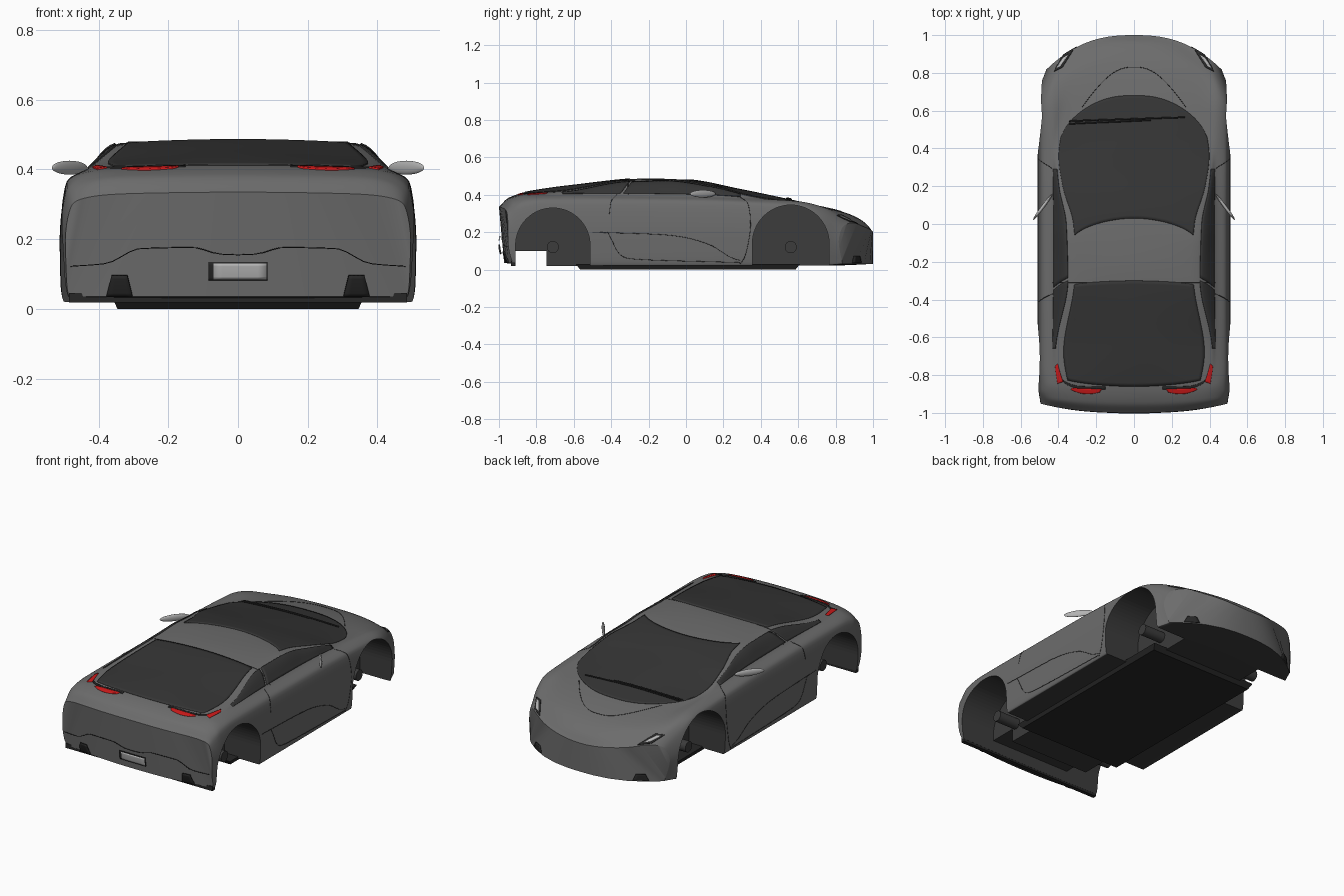
import bpy, bmesh, math
from mathutils import Vector

cube = bpy.data.objects.get("Cube")
if cube:
    bpy.data.objects.remove(cube)


def material(name, r, g, b):
    m = bpy.data.materials.new(name)
    m.use_nodes = True
    m.diffuse_color = (r, g, b, 1)
    m.node_tree.nodes["Principled BSDF"].inputs["Base Color"].default_value = (r, g, b, 1)
    return m


PAINT = material("grey_paint", .15, .15, .15)
UNDER = material("underbody_dark", .045, .045, .045)
GLASS = material("tinted_glass", .035, .035, .035)
TRIM = material("black_trim", .02, .02, .02)
RED = material("tail_light_red", .6, .01, .01)
SILVER = material("light_grey", .45, .45, .45)


def curve(pts, t):
    """Monotone cubic through (t, value) points."""
    t = min(max(t, pts[0][0]), pts[-1][0])
    slopes = [(b[1] - a[1]) / (b[0] - a[0]) for a, b in zip(pts, pts[1:])]

    def tangent(i):
        if i == 0 or i == len(pts) - 1:
            return slopes[min(i, len(slopes) - 1)]
        a, b = slopes[i - 1], slopes[i]
        return 0 if a * b <= 0 else 2 * a * b / (a + b)
    i = next(k for k in range(len(slopes)) if t <= pts[k + 1][0])
    h = pts[i + 1][0] - pts[i][0]
    u = (t - pts[i][0]) / h
    v = 1 - u
    return (pts[i][1] * (1 + 2 * u) * v * v + h * tangent(i) * u * v * v
            + pts[i + 1][1] * u * u * (3 - 2 * u) - h * tangent(i + 1) * u * u * v)


# Rails of the shell, half width and height along y, from roof centre to floor centre
ROOF_Z = [(-1, .335), (-.95, .383), (-.87, .41), (-.6, .45), (-.2, .487), (0, .48),
          (.3, .425), (.6, .362), (.8, .32), (.9, .285), (.96, .248), (1, .2)]
EDGE_X = [(-1, .33), (-.86, .37), (-.68, .41), (-.3, .335), (0, .345), (.2, .39),
          (.35, .405), (.5, .385), (.7, .33), (1, .25)]
EDGE_Z = [(-1, .33), (-.95, .378), (-.86, .402), (-.66, .414), (-.3, .472), (-.1, .475),
          (.15, .44), (.35, .39), (.5, .368), (.7, .342), (.87, .303), (1, .225)]
BELT_X = [(-1, .43), (-.6, .432), (.1, .43), (.7, .43), (1, .38)]
BELT_Z = [(-1, .32), (-.95, .365), (-.85, .393), (-.6, .402), (.1, .395), (.4, .378),
          (.6, .365), (.8, .327), (1, .25)]
SHOULDER_X = [(-1, .475), (-.9, .49), (.6, .49), (1, .44)]
SHOULDER_Z = [(-1, .3), (-.9, .345), (-.75, .365), (.1, .36), (.6, .34), (.8, .3), (1, .23)]
SIDE_X = [(-1, .495), (-.85, .51), (.7, .51), (1, .465)]
SIDE_Z = [(-1, .2), (.7, .2), (1, .15)]
SILL_X = [(-1, .49), (-.8, .507), (.7, .505), (1, .45)]
FLOOR_Z = [(-1, .035), (-.8, .02), (.8, .022), (1, .03)]


def bend(x, y, z):
    """Round the nose and tail in plan and tuck the rear bumper under."""
    w = abs(x / .5) ** 2.5
    if y > .6:
        y -= .22 * ((y - .6) / .4) ** 1.5 * w
    elif y < -.8:
        k = (-.8 - y) / .2
        y += k * (.05 * w + .03 * max(0, (.15 - z) / .12) ** 2)
    return Vector((x, y, z))


def surface(y, s):
    """Point of the shell at station y; s runs from 0 at the roof to 7 at the floor."""
    floor = curve(FLOOR_Z, y)
    sill = curve(SILL_X, y)
    xs = [0, curve(EDGE_X, y), curve(BELT_X, y), curve(SHOULDER_X, y),
          curve(SIDE_X, y), sill, sill - .01, 0]
    zs = [curve(t, y) for t in (ROOF_Z, EDGE_Z, BELT_Z, SHOULDER_Z, SIDE_Z)] + [.06, floor, floor]
    xs, zs = [-xs[1]] + xs, [zs[1]] + zs
    x = curve([(i - 1, v) for i, v in enumerate(xs)], abs(s))
    z = curve([(i - 1, v) for i, v in enumerate(zs)], abs(s))
    return bend(math.copysign(x, s), y, z)


def across(y, x):
    """Shell point at a plan position on the roof, deck or hood."""
    return surface(y, x / curve(EDGE_X, y))


def finish(name, bm, mat, mirror=False, angle=35):
    me = bpy.data.meshes.new(name)
    bmesh.ops.recalc_face_normals(bm, faces=bm.faces)
    bm.to_mesh(me)
    bm.free()
    ob = bpy.data.objects.new(name, me)
    bpy.context.collection.objects.link(ob)
    me.materials.append(mat)
    bpy.ops.object.select_all(action='DESELECT')
    ob.select_set(True)
    bpy.context.view_layer.objects.active = ob
    if angle:
        bpy.ops.object.shade_smooth_by_angle(angle=math.radians(angle))
    if mirror:
        ob.modifiers.new("Mirror", 'MIRROR').merge_threshold = .0005
    return ob


def grid(bm, rows):
    vs = [[bm.verts.new(p) for p in row] for row in rows]
    for a, b in zip(vs, vs[1:]):
        for i in range(len(a) - 1):
            bm.faces.new((a[i], a[i + 1], b[i + 1], b[i]))
    return vs


def patch(name, mat, f, nu=24, nv=24, mirror=False, thick=.008):
    """Thin plate lying on the shell; f maps u, v in 0..1 to a point."""
    bm = bmesh.new()
    grid(bm, [[f(i / nu, j / nv) for i in range(nu + 1)] for j in range(nv + 1)])
    ob = finish(name, bm, mat, mirror)
    solid = ob.modifiers.new("Thickness", 'SOLIDIFY')
    solid.thickness, solid.offset = thick, 0


def line(name, mat, pts, radius=.0015, mirror=False):
    cu = bpy.data.curves.new(name, 'CURVE')
    cu.dimensions, cu.bevel_depth, cu.bevel_resolution = '3D', radius, 1
    for side in ((1, -1) if mirror else (1,)):
        sp = cu.splines.new('POLY')
        sp.points.add(len(pts) - 1)
        for p, q in zip(sp.points, pts):
            p.co = (q.x * side, q.y, q.z, 1)
    cu.materials.append(mat)
    bpy.context.collection.objects.link(bpy.data.objects.new(name, cu))


def box(name, mat, lo, hi, taper=1):
    bm = bmesh.new()
    bmesh.ops.create_cube(bm, size=1)
    for v in bm.verts:
        k = taper if v.co.z < 0 else 1
        v.co = [(a + b) / 2 + c * (b - a) * s for a, b, c, s in zip(lo, hi, v.co, (k, k, 1))]
    return finish(name, bm, mat, angle=0)


# Body shell: half loft with closed ends, mirrored
N = 42
bm = bmesh.new()
stations = [math.sin(math.pi / 2 * (i / 45 - 1)) for i in range(91)]
rows = grid(bm, [[surface(y, 7 * i / N) for i in range(N + 1)] for y in stations])
for r in (rows[0], rows[-1]):
    for i in range(N // 2):
        bm.faces.new(list(dict.fromkeys((r[i], r[i + 1], r[N - i - 1], r[N - i]))))
body = finish("body_shell", bm, PAINT, mirror=True)
body.data.materials.append(UNDER)
for p in body.data.polygons:
    if p.normal.z < -.9 and p.center.z < .05:
        p.material_index = 1


def cut(cutter):
    cutter.data.materials.append(UNDER)
    for p in cutter.data.polygons:
        p.material_index = 1
    cutter.hide_render = True
    cutter.hide_set(True)
    mod = body.modifiers.new("Cut", 'BOOLEAN')
    mod.object, mod.operation, mod.solver = cutter, 'DIFFERENCE', 'EXACT'


# Wheel wells and axle stubs
for end, y, z, r in (("rear", -.712, .13, .199), ("front", .56, .14, .205)):
    outline = [(y + r * math.cos(a), z + r * math.sin(a))
               for a in (math.pi * i / 32 for i in range(33))]
    outline += [(y - r, -.1), (y + r, -.1)]
    bm = bmesh.new()
    base = bm.faces.new([bm.verts.new((.27, p, q)) for p, q in outline])
    ext = bmesh.ops.extrude_face_region(bm, geom=[base])
    bmesh.ops.translate(bm, vec=(.4, 0, 0), verts=[v for v in ext["geom"] if isinstance(v, bmesh.types.BMVert)])
    cut(finish(end + "_wheel_well_cutter", bm, PAINT, mirror=True, angle=0))
    bm = bmesh.new()
    bmesh.ops.create_cone(bm, cap_ends=True, segments=24, radius1=.032, radius2=.032, depth=.16)
    for v in bm.verts:
        v.co = (v.co.z + .33, v.co.x + y, v.co.y + .12)
    finish(end + "_axle_stub", bm, UNDER, mirror=True)
cut(box("rear_underside_cutter", PAINT, (-.6, -.911, -.1), (.6, -.745, .1)))

# Floor pan and rear lip
box("floor_pan", TRIM, (-.36, -.59, 0), (.36, .61, .03), taper=.96)
box("rear_lip", TRIM, (-.485, -.935, .018), (.485, -.912, .045))


# Glass
def windscreen(u, v):
    u = 2 * u - 1
    front, back = .68 - .22 * abs(u) ** 2.8, .03 - .09 * u * u
    y = front + (back - front) * v
    return surface(y, u * (.95 - .09 * v))


def rear_glass(u, v):
    u = 2 * u - 1
    y = -.3 + v * (-.56 + .03 * u * u) - .02 * u * u * (1 - v)
    return across(y, u * (.3 + .025 * math.sin(math.pi * v * .7)))


patch("windscreen", GLASS, windscreen, 40, 40)
patch("rear_window", GLASS, rear_glass, 30, 30)
for name, a, b in (("front_side_window", .29, -.31), ("rear_side_window", -.325, -.66)):
    patch(name, GLASS, lambda u, v: surface(a + (b - a) * u - .05 * (v - .5) * (u if a > 0 else 1 - u),
                                            1.1 + .8 * v), 30, 8, mirror=True)

# Tail lights with black surrounds
patch("tail_light_surround", TRIM,
      lambda u, v: across(-.862 - .014 * v + .1 * max(0, u - .45) ** 1.5, .13 + .26 * u), 20, 3, True)
patch("inner_tail_light", RED,
      lambda u, v: across(-.874 - .03 * v * math.sin(math.pi * (.2 + .7 * u)), .145 + .01 * v + .15 * u),
      14, 4, True, .009)
patch("outer_tail_light", RED,
      lambda u, v: surface(-.84 + .1 * u - .015 * v, 1.0 + .45 * v), 10, 4, True, .009)

# Headlight slits
patch("headlight_surround", TRIM, lambda u, v: surface(.9 + .09 * u, 1.75 + .6 * v - .3 * u), 10, 6, True, .006)
patch("headlight", SILVER, lambda u, v: surface(.915 + .06 * u, 1.9 + .3 * v - .3 * u), 10, 6, True, .009)


def end_face(end, x, z):
    return bend(x, end, z)


# Lower bumper vents and number plate
for name, end in (("rear_vent", -1), ("front_vent", .998)):
    patch(name, TRIM, lambda u, v: end_face(end, .34 + (u - .5) * (.075 - .03 * v), .036 + .06 * v * (1 if end < 0 else .6)),
          4, 6, True)
patch("plate_recess", TRIM, lambda u, v: end_face(-1, -.085 + .17 * u, .082 + .052 * v), 6, 6, thick=.006)
patch("number_plate", SILVER, lambda u, v: end_face(-1, -.07 + .152 * u, .086 + .044 * v), 6, 6, thick=.0095)

# Door mirrors
bm = bmesh.new()
bmesh.ops.create_uvsphere(bm, u_segments=24, v_segments=12, radius=1)
turn = math.atan2(-.14, .105)
for v in bm.verts:
    a, b = v.co.x * .085, v.co.y * .009
    v.co = (.483 + a * math.cos(turn) - b * math.sin(turn),
            .09 + a * math.sin(turn) + b * math.cos(turn), .405 + v.co.z * .02)
finish("door_mirror", bm, SILVER, mirror=True)


# Panel seams and wipers
def trace(knots, n=30):
    ys = [(i, k[0]) for i, k in enumerate(knots)]
    ss = [(i, k[1]) for i, k in enumerate(knots)]
    ts = [i * (len(knots) - 1) / n for i in range(n + 1)]
    return [surface(curve(ys, t), curve(ss, t)) for t in ts]


line("door_front_seam", TRIM, trace([(.29, 2), (.33, 3), (.345, 3.8), (.29, 5.6)]), mirror=True)
line("door_rear_seam", TRIM, trace([(-.37, 2), (-.4, 3), (-.41, 3.5)]), mirror=True)
line("side_crease", TRIM, trace([(-.5, 4), (-.1, 4.1), (.12, 4.4), (.29, 5.2)]), mirror=True)
line("sill_seam", TRIM, trace([(-.42, 4), (-.31, 5), (.29, 5.4)]), mirror=True)
line("roof_seam", TRIM, trace([(-.31, s / 5) for s in range(-10, 11)], 60))
line("hood_seam", TRIM, [across(.62 + .21 * (1 - abs(u) ** 3), .24 * u - .06 * u * (1 - u * u))
                         for u in (i / 20 - 1 for i in range(41))])
line("rear_bumper_seam", TRIM,
     [end_face(-1, x, curve([(0, .155), (.05, .157), (.13, .176), (.28, .173), (.38, .13), (.48, .122)], abs(x)))
      for x in (i * .024 - .48 for i in range(41))])
for name, y, x in (("long_wiper", .545, .23), ("short_wiper", .53, .08)):
    line(name, TRIM, [across(y + .02 * i / 10, -.31 + (x + .31) * i / 10) + Vector((0, 0, .008))
                      for i in range(11)], .004)
